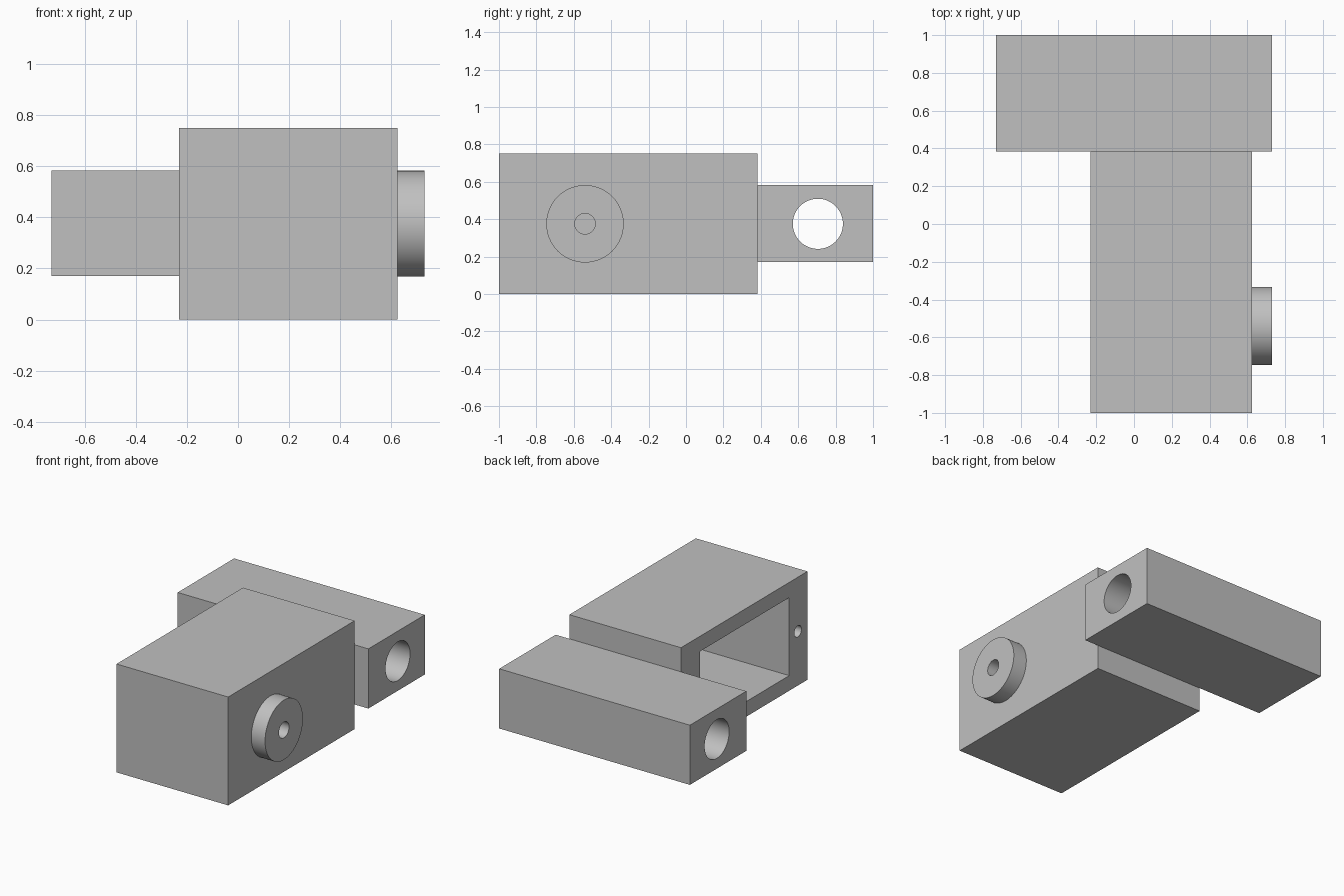
import bpy
import math

cube = bpy.data.objects.get("Cube")
if cube:
    bpy.data.objects.remove(cube, do_unlink=True)

# Single grey material
grey = bpy.data.materials.new("light grey")
grey.use_nodes = True
colour = (0.53, 0.53, 0.53, 1)
grey.diffuse_color = colour
grey.node_tree.nodes["Principled BSDF"].inputs["Base Color"].default_value = colour


def box(name, low, high):
    centre = [(a + b) / 2 for a, b in zip(low, high)]
    bpy.ops.mesh.primitive_cube_add(size=1, location=centre)
    ob = bpy.context.object
    ob.name = name
    ob.scale = [b - a for a, b in zip(low, high)]
    bpy.ops.object.transform_apply(location=False, rotation=False, scale=True)
    ob.data.materials.append(grey)
    return ob


def rod(name, x0, x1, y, radius):
    """Cylinder along x at the shared axis height."""
    bpy.ops.mesh.primitive_cylinder_add(
        vertices=64, radius=radius, depth=x1 - x0,
        location=((x0 + x1) / 2, y, AXIS_Z), rotation=(0, math.pi / 2, 0))
    ob = bpy.context.object
    ob.name = name
    ob.data.materials.append(grey)
    return ob


def cut(target, cutter):
    cutter.hide_render = True
    mod = target.modifiers.new("cut", "BOOLEAN")
    mod.operation = "DIFFERENCE"
    mod.solver = "EXACT"
    mod.object = cutter
    bpy.context.view_layer.objects.active = target
    bpy.ops.object.modifier_apply(modifier=mod.name)
    bpy.data.objects.remove(cutter, do_unlink=True)


AXIS_Z = 0.375
LEFT, RIGHT = 0.625, -0.23   # side faces of the housing
END, JOIN = 0.73, 0.383      # bar half length, plane where bar meets housing
WALL = 0.105

# Housing: box with a deep pocket open on one side and a small blind hole
housing = box("housing", (RIGHT, -1, 0), (LEFT, JOIN, 0.75))
cut(housing, box("pocket_cutter", (RIGHT - 0.1, -0.8, WALL),
                 (LEFT - WALL, 0.175, 0.75 - WALL)))
cut(housing, rod("latch_cutter", RIGHT - 0.1, RIGHT + 0.2, -0.895, 0.039))

# Round boss with a centre hole
boss = rod("boss", LEFT, END, -0.54, 0.207)
cut(boss, rod("boss_cutter", LEFT + 0.002, END + 0.1, -0.54, 0.055))

# Cross bar with a bore along its whole length
bar = box("cross_bar", (-END, JOIN, 0.17), (END, 1, 0.583))
cut(bar, rod("bore_cutter", -END - 0.1, END + 0.1, 0.705, 0.134))

# Smooth round walls, sharp edges elsewhere
bpy.ops.object.select_all(action="DESELECT")
for ob in (housing, boss, bar):
    ob.select_set(True)
bpy.context.view_layer.objects.active = housing
bpy.ops.object.shade_smooth_by_angle(angle=math.radians(30))
